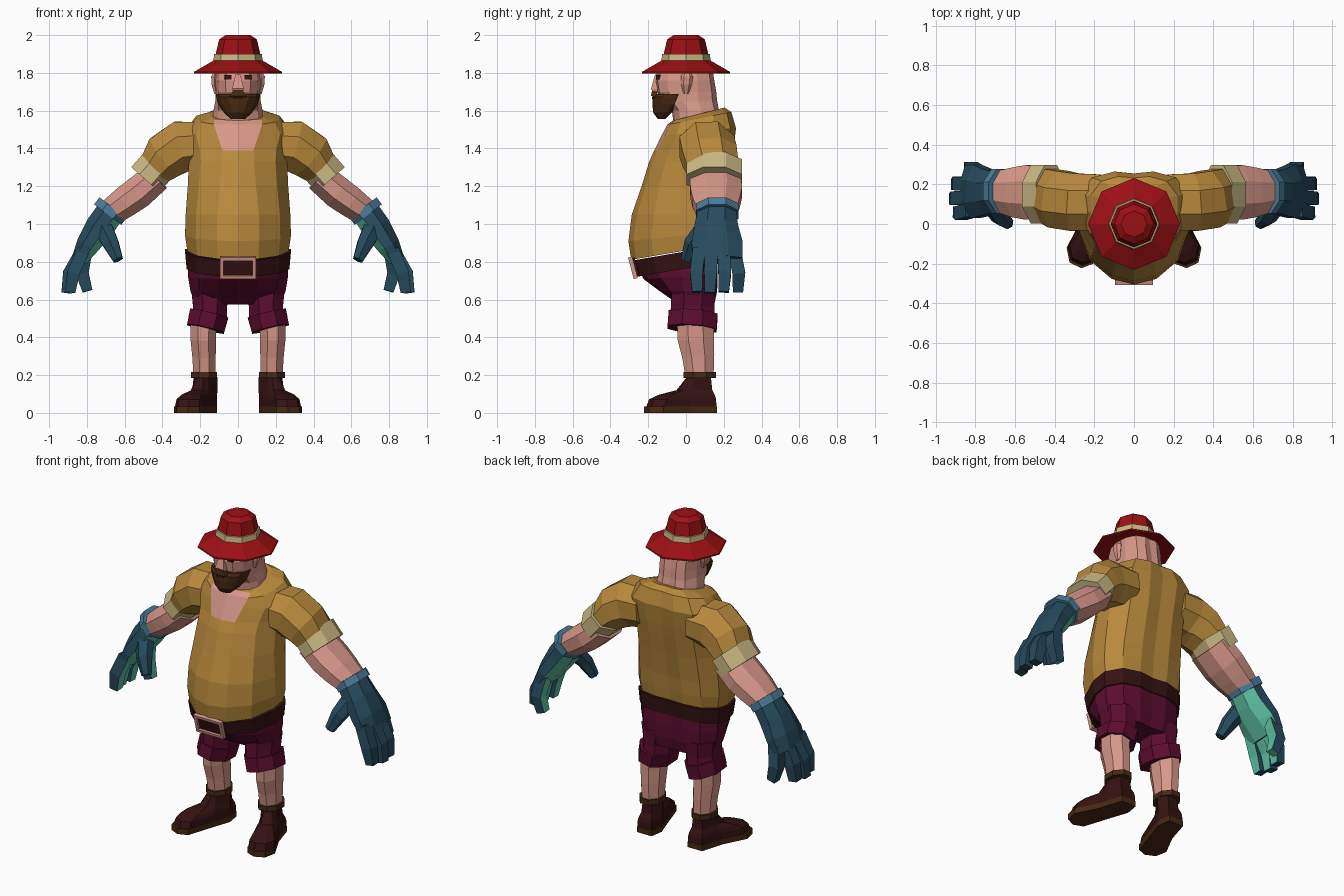
import bpy, bmesh, math
from mathutils import Vector, Matrix

cube = bpy.data.objects.get("Cube")
if cube:
    bpy.data.objects.remove(cube, do_unlink=True)


def material(name, r, g, b):
    m = bpy.data.materials.new(name)
    m.use_nodes = True
    m.diffuse_color = (r, g, b, 1)
    m.node_tree.nodes["Principled BSDF"].inputs["Base Color"].default_value = (r, g, b, 1)
    return m


SKIN = material("skin", .68, .31, .25)
RED = material("hat red", .33, .005, .007)
OCHRE = material("shirt ochre", .48, .25, .045)
CREAM = material("cream trim", .6, .48, .23)
PLUM = material("shorts plum", .105, .004, .028)
NAVY = material("glove navy", .02, .07, .11)
BLUE = material("glove cuff blue", .07, .2, .31)
GREEN = material("palm green", .11, .52, .35)
DARK = material("dark leather", .035, .006, .006)
BROWN = material("beard brown", .065, .022, .006)


def finish(name, bm, mats, mirror=False, rule=None):
    """Colour by rule, mirror across x and link as an object."""
    bmesh.ops.recalc_face_normals(bm, faces=bm.faces[:])
    if rule:
        for f in bm.faces:
            f.material_index = int(rule(f.calc_center_median(), f.normal))
    if mirror:
        copy = bmesh.ops.duplicate(bm, geom=bm.verts[:] + bm.edges[:] + bm.faces[:])["geom"]
        for v in copy:
            if isinstance(v, bmesh.types.BMVert):
                v.co.x *= -1
        bmesh.ops.reverse_faces(bm, faces=[f for f in copy if isinstance(f, bmesh.types.BMFace)])
    mesh = bpy.data.meshes.new(name)
    bm.to_mesh(mesh)
    bm.free()
    for m in mats:
        mesh.materials.append(m)
    ob = bpy.data.objects.new(name, mesh)
    bpy.context.collection.objects.link(ob)
    return ob


def skin_rings(bm, rings):
    """Bridge a list of rings with quads and cap both ends."""
    vs = [[bm.verts.new(p) for p in r] for r in rings]
    n = len(vs[0])
    for a, b in zip(vs, vs[1:]):
        for i in range(n):
            j = (i + 1) % n
            bm.faces.new((a[i], a[j], b[j], b[i]))
    bm.faces.new(vs[0][::-1])
    bm.faces.new(vs[-1])


def body_ring(z, tilt, hw, front, back, mid=0, c=.4):
    """Symmetric body section; c widens the flat front panel."""
    half = [(0, -1), (c, -.91), (min(.6 + .5 * c, .97), -.6), (1, -.1),
            (1, .4), (.75, .85), (.35, 1), (0, .95)]
    pts = []
    for u, v in half + [(-u, v) for u, v in half[-2:0:-1]]:
        y = mid + v * (mid - front if v < 0 else back - mid)
        pts.append(Vector((u * hw, y, z + tilt * y)))
    return pts


def body(name, rows, mats, rule=None):
    bm = bmesh.new()
    skin_rings(bm, [body_ring(*r) for r in rows])
    return finish(name, bm, mats, rule=rule)


def tube_rings(path, n):
    """Sections along a path of (x, y, z, radius across, radius along y)."""
    pts = [Vector(p[:3]) for p in path]
    rings = []
    for i, p in enumerate(path):
        t = (pts[min(i + 1, len(pts) - 1)] - pts[max(i - 1, 0)]).normalized()
        b = (Vector((0, 1, 0)) - t * t.y).normalized()
        a = t.cross(b)
        k = 1 / math.cos(math.pi / n)
        ang = [(j + .5) * math.tau / n for j in range(n)]
        rings.append([pts[i] + a * p[3] * k * math.cos(w) + b * p[4] * k * math.sin(w) for w in ang])
    return rings


def tubes(name, paths, mats, n=8, mirror=True, rule=None):
    bm = bmesh.new()
    for path in paths:
        skin_rings(bm, tube_rings(path, n))
    return finish(name, bm, mats, mirror, rule)


def boxes(name, specs, mat, mirror=False, pivot=(0, 0, 0), tilt=0):
    bm = bmesh.new()
    frame = Matrix.Translation(pivot) @ Matrix.Rotation(tilt, 4, 'X')
    for loc, size in specs:
        bmesh.ops.create_cube(bm, size=1, matrix=frame @ Matrix.Translation(loc) @ Matrix.Diagonal((*size, 1)))
    return finish(name, bm, [mat], mirror)


# Shirt with an open neck showing the chest
body("shirt", [(.86, .17, .268, -.29, .17), (.94, .1, .28, -.305, .18), (1.05, 0, .277, -.287, .19),
               (1.2, 0, .266, -.235, .215, 0, .36), (1.33, 0, .26, -.195, .24, .02, .33),
               (1.39, 0, .268, -.168, .25, .04, .31), (1.48, .1, .28, -.13, .265, .07, .39),
               (1.545, .2, .22, -.1, .24, .08, .58), (1.565, .25, .14, -.07, .205, .07, .9)],
     [OCHRE, SKIN], lambda p, n: p.z > 1.4 and p.y < 0 and abs(p.x) < .09)

# Head and neck
body("head", [(1.53, 0, .137, -.065, .185, .03), (1.6, 0, .13, -.075, .175, .02),
              (1.65, 0, .12, -.12, .165, 0, .5), (1.7, 0, .117, -.155, .16, 0, .55),
              (1.76, 0, .12, -.165, .15, 0, .55), (1.85, 0, .108, -.14, .135, 0, .5)], [SKIN])
tubes("ears", [[(.115, 0, 1.69, .01, .012), (.125, .002, 1.74, .015, .025),
                (.126, .005, 1.78, .016, .028), (.12, .005, 1.8, .01, .018)]], [SKIN], 6)
tubes("nose", [[(0, -.152, 1.79, .014, .012), (0, -.165, 1.715, .03, .02),
                (0, -.158, 1.69, .024, .012)]], [SKIN], 4, False)
boxes("eyes", [((.053, -.145, 1.776), (.036, .03, .024))], DARK, True)
body("beard", [(1.557, 0, .04, -.15, -.11, -.13), (1.59, 0, .075, -.174, -.075, -.1),
               (1.635, 0, .106, -.178, -.05, -.07), (1.672, 0, .115, -.176, -.035, -.055, .5),
               (1.688, 0, .118, -.16, -.03, -.05, .5)], [BROWN])
tubes("moustache", [[(0, -.166, 1.705, .025, .014), (0, -.17, 1.675, .045, .016)]], [BROWN], 4, False)
boxes("mouth", [((0, -.176, 1.667), (.05, .008, .01))], DARK)


# Hat in three stacked eight-sided pieces
def disc_stack(name, profile, mat):
    bm = bmesh.new()
    skin_rings(bm, [[Vector((r * math.cos(i * math.tau / 8), r * math.sin(i * math.tau / 8), z))
                     for i in range(8)] for r, z in profile])
    return finish(name, bm, [mat])


disc_stack("hat_brim", [(.12, 1.815), (.232, 1.797), (.232, 1.806), (.125, 1.868)], RED)
disc_stack("hat_band", [(.13, 1.862), (.13, 1.868), (.126, 1.9), (.11, 1.902)], CREAM)
disc_stack("hat_crown", [(.122, 1.86), (.118, 1.9), (.1, 1.977), (.066, 2)], RED)

# Sleeves, forearms and cuffs
tubes("sleeves", [[(.17, .11, 1.42, .12, .14), (.3, .11, 1.41, .136, .145),
                   (.38, .125, 1.36, .125, .145), (.44, .145, 1.29, .092, .135)]], [OCHRE])
tubes("sleeve_cuffs", [[(.42, .15, 1.315, .1, .147), (.49, .15, 1.235, .1, .147)]], [CREAM])
tubes("forearms", [[(.43, .155, 1.25, .08, .135), (.53, .16, 1.165, .086, .137),
                    (.6, .16, 1.115, .082, .125), (.69, .165, 1.05, .07, .1)]], [SKIN])
tubes("glove_cuffs", [[(.662, .165, 1.087, .09, .112), (.69, .165, 1.05, .09, .112)]], [BLUE])

# Gloves with coloured palms and finger pads
INWARD = Vector((-.9, 0, -.44))


def palm_side(p, n):
    return n.dot(INWARD) > .6


tubes("glove_hands", [[(.675, .165, 1.065, .075, .1), (.735, .16, .98, .076, .115),
                       (.795, .165, .89, .062, .135), (.84, .168, .81, .042, .13)]],
      [NAVY, GREEN], rule=palm_side)
fingers = [[(.82, .07, .86), (.872, .055, .74), (.888, .06, .64)],
           [(.83, .135, .85), (.893, .13, .74), (.908, .126, .635)],
           [(.825, .2, .85), (.883, .205, .74), (.897, .2, .64)],
           [(.805, .255, .86), (.825, .28, .74), (.797, .275, .645)]]
tubes("glove_fingers", [[(*p, r, r) for p, r in zip(f, (.034, .034, .027))] for f in fingers],
      [NAVY, GREEN], 4, rule=palm_side)
tubes("glove_thumbs", [[(.715, .1, .98, .05, .045), (.675, .035, .9, .042, .04),
                        (.635, .002, .81, .026, .026)]], [NAVY], 6)

# Belt and buckle
body("belt", [(.765, .17, .272, -.262, .172), (.855, .17, .28, -.288, .18)], [DARK])
boxes("buckle", [((0, 0, s * .05), (.19, .022, .018)) for s in (-1, 1)]
      + [((s * .086, 0, 0), (.018, .022, .118)) for s in (-1, 1)], SKIN, pivot=(0, -.281, .768), tilt=.26)
boxes("buckle_plate", [((0, .012, 0), (.16, .02, .1))], DARK, pivot=(0, -.281, .768), tilt=.26)

# Shorts
body("shorts", [(.575, 0, .225, -.04, .15), (.645, 0, .252, -.14, .165),
                (.72, .05, .264, -.225, .168), (.83, .17, .262, -.265, .165)], [PLUM])
tubes("short_legs", [[(.148, .04, .66, .1, .115), (.148, .035, .56, .09, .115),
                      (.155, .035, .48, .095, .12)]], [PLUM])
tubes("short_cuffs", [[(.153, .038, .525, .104, .13), (.172, .032, .445, .1, .13)]], [PLUM])

# Lower legs and ankle bands
tubes("calves", [[(.182, .05, .5, .07, .098), (.184, .052, .39, .067, .096),
                  (.18, .065, .3, .062, .085), (.178, .072, .19, .057, .074)]], [SKIN])
tubes("ankle_bands", [[(.18, .072, .216, .068, .086), (.18, .072, .184, .068, .086)]], [BROWN])

# Shoes: one outline drawn in towards the ankle
outline = [Vector(p) for p in ((.125, .163), (.225, .163), (.268, .02), (.34, -.12), (.325, -.195),
                               (.265, -.223), (.205, -.2), (.15, -.03), (.112, .08))]
ankle = Vector((.175, .072))


def shoe(name, levels, mat):
    bm = bmesh.new()
    rings = []
    for f, z in levels:
        ring = [p.lerp(ankle + (p - ankle).normalized() * .068, f) for p in outline]
        rings.append([Vector((p.x, p.y, z)) for p in ring])
    skin_rings(bm, rings)
    return finish(name, bm, [mat], True)


shoe("soles", [(0, 0), (0, .034)], BROWN)
shoe("shoes", [(.05, .03), (.12, .072), (.33, .095), (.75, .12), (1, .19)], DARK)
